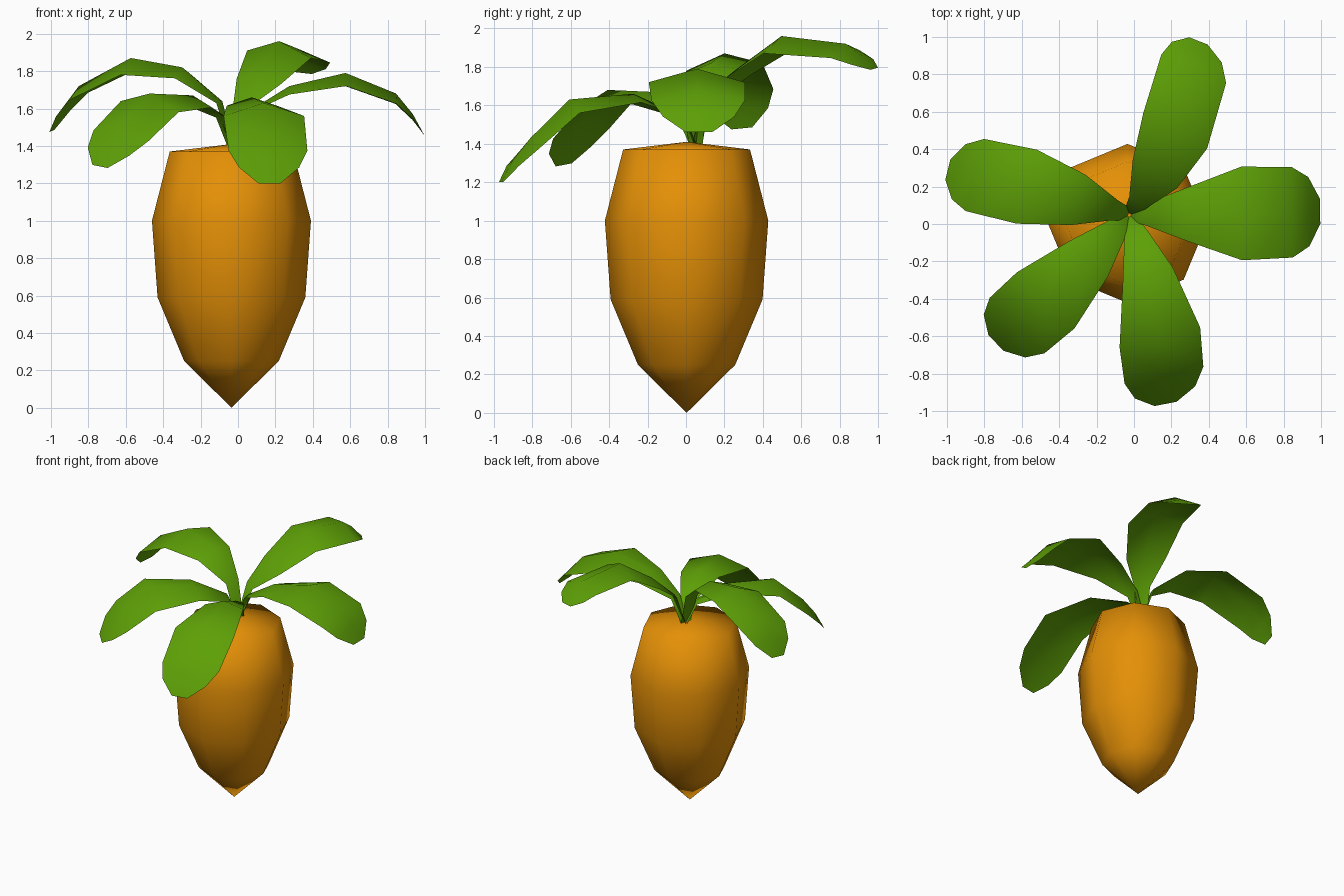
import bpy, bmesh
from math import cos, sin, pi, radians
from mathutils import Vector

cube = bpy.data.objects.get("Cube")
if cube:
    bpy.data.objects.remove(cube, do_unlink=True)


def make_material(name, color):
    mat = bpy.data.materials.new(name)
    mat.use_nodes = True
    mat.diffuse_color = color
    mat.node_tree.nodes["Principled BSDF"].inputs["Base Color"].default_value = color
    return mat


def finish(bm, name, mat):
    for face in bm.faces:
        face.smooth = True
    mesh = bpy.data.meshes.new(name)
    bm.to_mesh(mesh)
    bm.free()
    obj = bpy.data.objects.new(name, mesh)
    bpy.context.collection.objects.link(obj)
    mesh.materials.append(mat)


orange = make_material("root orange", (0.78, 0.28, 0.002, 1))
green = make_material("leaf green", (0.11, 0.35, 0.002, 1))

# Root: eight-sided body with a pointed tip and a shallow domed crown
center = Vector((-0.035, 0.003, 0))
profile = ((0.253, 0.25), (0.395, 0.59), (0.425, 1.0), (0.33, 1.37))
sides = 8
bm = bmesh.new()
tip = bm.verts.new(center)
crown = bm.verts.new(center + Vector((0, 0, 1.41)))
rings = [[bm.verts.new(center + Vector((r * cos(2 * pi * i / sides),
                                        r * sin(2 * pi * i / sides), z)))
          for i in range(sides)] for r, z in profile]
for i in range(sides):
    j = (i + 1) % sides
    bm.faces.new((tip, rings[0][j], rings[0][i]))
    for a, b in zip(rings, rings[1:]):
        bm.faces.new((a[i], a[j], b[j], b[i]))
    bm.faces.new((rings[-1][i], rings[-1][j], crown))
finish(bm, "root", orange)


# Leaves: thin arched blades fanning out of the crown
def leaf(name, angle, bend, reach, width, middle, roll, heights):
    z1, z2, z3, z4 = heights
    base = 1.38
    # distance along, half width, height, droop of the two edges
    rows = ((0, 0.035, base, 0),
            (0.08, 0.055, base + 0.6 * (z1 - base), 0.01),
            (middle / 2, 0.14, z1, 0.045),
            (middle, width, z2, 0.07),
            (0.87, width * 0.97, z3, 0.055),
            (0.96, width * 0.74, (z3 + z4) / 2, 0.03),
            (1.02, width * 0.27, z4, 0))
    root = Vector((-0.025, 0.05, 0))
    bm = bmesh.new()
    grid = []
    for s, half, z, droop in rows:
        a = radians(angle + bend * s)
        along, across = Vector((cos(a), sin(a), 0)), Vector((-sin(a), cos(a), 0))
        grid.append([bm.verts.new(root + along * s * reach + across * half * side
                                  + Vector((0, 0, z - droop * abs(side)
                                            + roll * side * half / width)))
                     for side in (-1, 0, 1)])
    for p, q in zip(grid, grid[1:]):
        for c in range(2):
            bm.faces.new((p[c], q[c], q[c + 1], p[c + 1]))
    finish(bm, name, green)


leaf("leaf_left", 0, 1, 1.0, 0.25, 0.6, 0, (1.72, 1.79, 1.68, 1.46))
leaf("leaf_back", 54, 14, 0.98, 0.195, 0.52, 0.02, (1.79, 1.96, 1.92, 1.79))
leaf("leaf_right_back", 163, 3, 0.98, 0.205, 0.58, -0.02, (1.82, 1.87, 1.72, 1.48))
leaf("leaf_right_front", 229, -5, 0.97, 0.215, 0.66, -0.03, (1.67, 1.68, 1.51, 1.29))
leaf("leaf_front", 290, -9, 1.01, 0.222, 0.67, 0, (1.66, 1.63, 1.43, 1.20))
